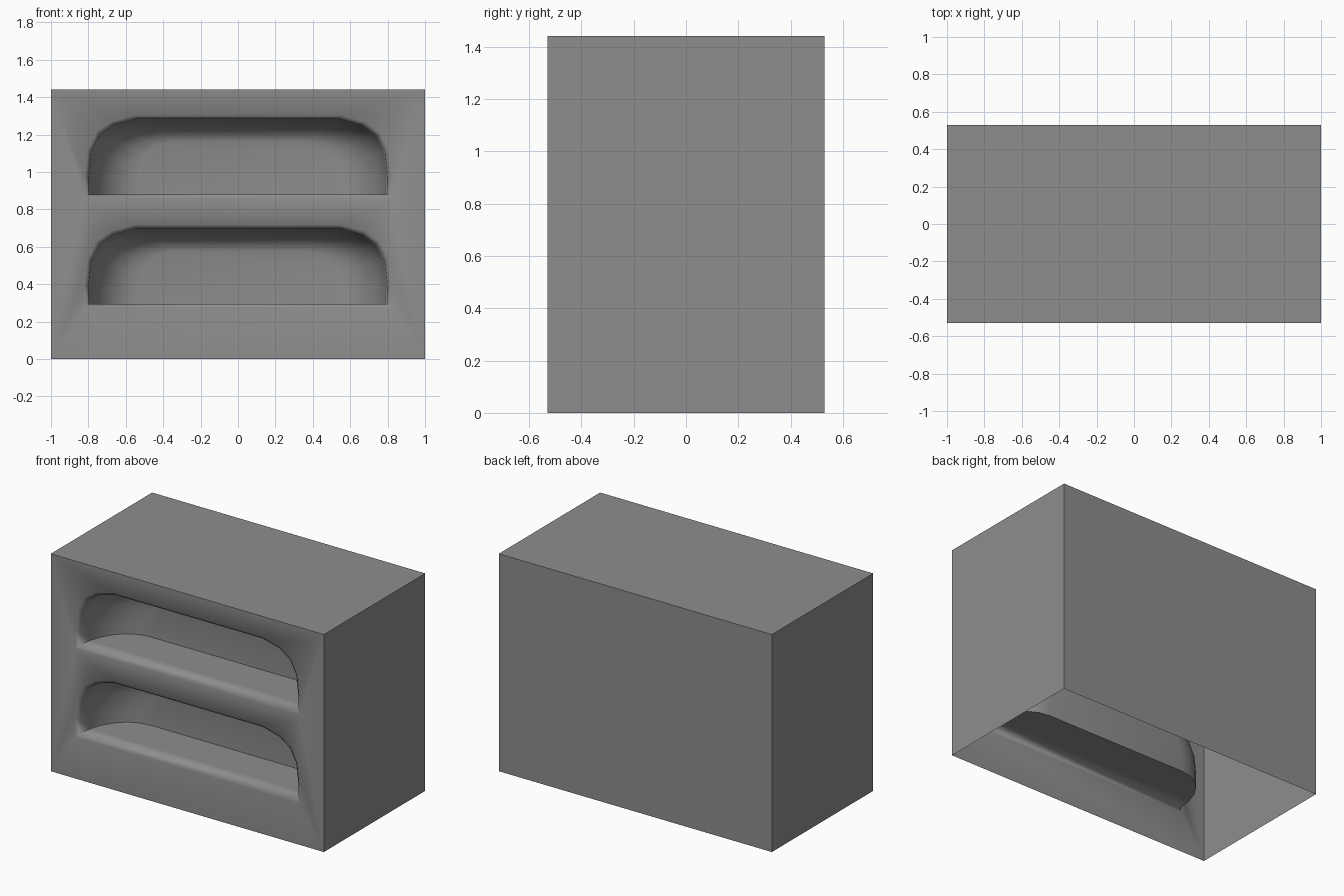
import bpy, bmesh, math

cube = bpy.data.objects.get("Cube")
if cube:
    bpy.data.objects.remove(cube, do_unlink=True)

HALF_W, HALF_D, HEIGHT = 1.0, 0.53, 1.44
FLOORS = (0.295, 0.88)     # shelf heights of the two pockets
RIM = 0.02                 # chamfer around each opening
POCKET_DEPTH = 0.36
STEPS = 6

# Right half of the arched opening: x, height above the shelf
ARCH = [(0.80, 0), (0.80, 0.09), (0.785, 0.227), (0.738, 0.318),
        (0.663, 0.37), (0.54, 0.403)]
OPENING = ARCH + [(-x, h) for x, h in reversed(ARCH)]

grey = bpy.data.materials.new("mid_grey")
grey.use_nodes = True
colour = (0.27, 0.27, 0.27, 1)
grey.diffuse_color = colour
grey.node_tree.nodes["Principled BSDF"].inputs["Base Color"].default_value = colour

bm = bmesh.new()


def add_ring(points):
    return [bm.verts.new(p) for p in points]


def bridge(a, b):
    """Join two closed rings with quads."""
    n = len(a)
    for i in range(n):
        j = (i + 1) % n
        bm.faces.new((a[i], a[j], b[j], b[i]))


def ring_edges(ring):
    edges = []
    for i, v in enumerate(ring):
        w = ring[(i + 1) % len(ring)]
        edges.append(bm.edges.get((v, w)) or bm.edges.new((v, w)))
    return edges


# Outer casing: four walls' edges, open underneath
def frame(y):
    return add_ring([(-HALF_W, y, 0), (HALF_W, y, 0),
                     (HALF_W, y, HEIGHT), (-HALF_W, y, HEIGHT)])


front, back = frame(-HALF_D), frame(HALF_D)
bm.faces.new(back)
for i in (1, 2, 3):
    j = (i + 1) % 4
    bm.faces.new((front[i], front[j], back[j], back[i]))
front_edges = ring_edges(front)


# Scooped pocket: chamfered rim, flat shelf, walls curving to the back
def add_pocket(floor):
    top = max(h for x, h in OPENING)
    rim = []
    for x, h in OPENING:
        z = floor - RIM if h == 0 else floor + h * (1 + RIM / top)
        rim.append((x * (1 + RIM / 0.8), -HALF_D, z))
    rim = add_ring(rim)
    front_edges.extend(ring_edges(rim))
    last = rim
    for s in range(STEPS + 1):
        t = math.pi / 2 * s / STEPS
        k = 1 - math.cos(t)
        y = -HALF_D + RIM + (POCKET_DEPTH - RIM) * math.sin(t)
        ring = add_ring([(x * (1 - 0.34 * k), y, floor + h * (1 - 0.3 * k))
                         for x, h in OPENING])
        bridge(last, ring)
        last = ring
    bm.faces.new(last)


for floor in FLOORS:
    add_pocket(floor)

# Front panel around the two openings
bmesh.ops.triangle_fill(bm, use_beauty=True, use_dissolve=False, edges=front_edges)
bmesh.ops.recalc_face_normals(bm, faces=bm.faces[:])

mesh = bpy.data.meshes.new("shelf_casing")
bm.to_mesh(mesh)
bm.free()
mesh.materials.append(grey)
casing = bpy.data.objects.new("shelf_casing", mesh)
bpy.context.collection.objects.link(casing)
bpy.ops.object.select_all(action='DESELECT')
casing.select_set(True)
bpy.context.view_layer.objects.active = casing
bpy.ops.object.shade_smooth_by_angle(angle=math.radians(60))
